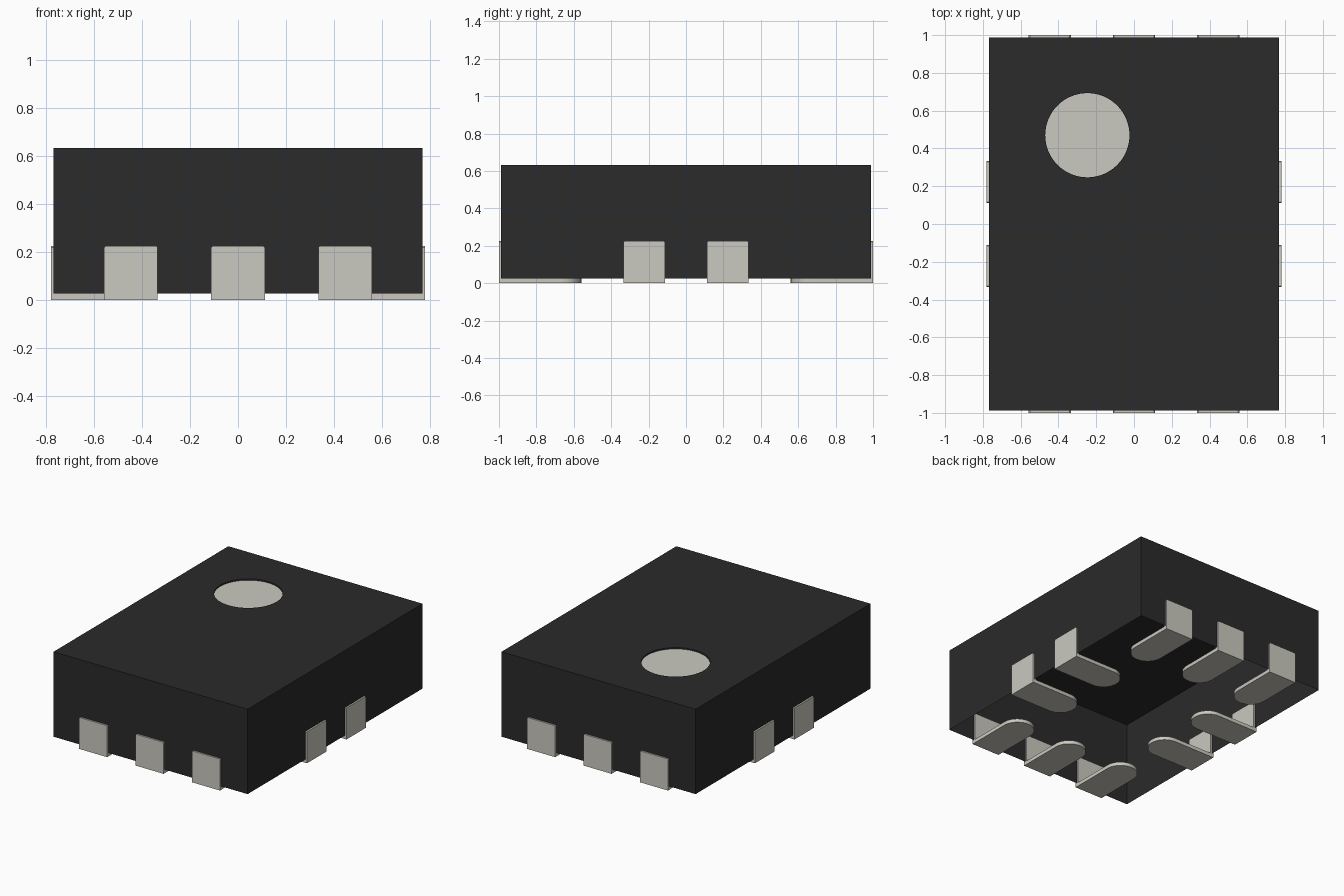
import bpy, bmesh, math
from mathutils import Matrix

if "Cube" in bpy.data.objects:
    bpy.data.objects.remove(bpy.data.objects["Cube"], do_unlink=True)

BODY_X, BODY_Y = 0.768, 0.988    # half sizes of the case
BOTTOM, TOP = 0.026, 0.633       # lower rim and top of the case
PLATE = 0.025                    # thickness of the upright contacts
PROUD = 0.012                    # how far the contacts stand out
PAD_R, PAD_LEN, PAD_H, PITCH = 0.1115, 0.44, 0.225, 0.446
MARK_X, MARK_Y, MARK_R, RECESS = -0.247, 0.47, 0.223, 0.01


def make_material(name, color):
    mat = bpy.data.materials.new(name)
    mat.use_nodes = True
    mat.diffuse_color = color
    bsdf = mat.node_tree.nodes["Principled BSDF"]
    bsdf.inputs["Base Color"].default_value = color
    bsdf.inputs["Roughness"].default_value = 0.6
    return mat


black = make_material("black plastic", (0.0235, 0.0235, 0.0235, 1))
metal = make_material("pale metal", (0.595, 0.585, 0.525, 1))


def finish(name, bm, mat):
    bmesh.ops.recalc_face_normals(bm, faces=bm.faces)
    mesh = bpy.data.meshes.new(name)
    bm.to_mesh(mesh)
    bm.free()
    mesh.materials.append(mat)
    obj = bpy.data.objects.new(name, mesh)
    bpy.context.collection.objects.link(obj)
    bpy.ops.object.select_all(action='DESELECT')
    obj.select_set(True)
    bpy.context.view_layer.objects.active = obj
    bpy.ops.object.shade_smooth_by_angle(angle=math.radians(30))


def prism(bm, outline, offset):
    """Extrude a flat outline of 3D points along an offset."""
    face = bm.faces.new([bm.verts.new(p) for p in outline])
    new = bmesh.ops.extrude_face_region(bm, geom=[face])["geom"]
    verts = [v for v in new if isinstance(v, bmesh.types.BMVert)]
    bmesh.ops.translate(bm, verts=verts, vec=offset)


def loop(bm, points):
    """Closed ring of edges through the points."""
    verts = [bm.verts.new(p) for p in points]
    return [bm.edges.new((a, b)) for a, b in zip(verts, verts[1:] + verts[:1])]


def drop(bm, edges, depth):
    """Pull walls straight down from a ring of edges."""
    new = bmesh.ops.extrude_edge_only(bm, edges=edges)["geom"]
    verts = [v for v in new if isinstance(v, bmesh.types.BMVert)]
    bmesh.ops.translate(bm, verts=verts, vec=(0, 0, -depth))


def contact(name, along, edge, angle):
    """Round-ended foot under the case plus an upright plate on its side."""
    bm = bmesh.new()
    # Foot: straight sides closed by a half circle pointing inward
    tip = -edge + PAD_LEN - PAD_R
    arc = [(PAD_R * math.cos(math.pi * i / 20),
            tip + PAD_R * math.sin(math.pi * i / 20), 0) for i in range(21)]
    inner = -edge + PLATE
    prism(bm, [(-PAD_R, inner, 0), (PAD_R, inner, 0)] + arc, (0, 0, BOTTOM))
    # Upright plate with slightly clipped top corners
    c = 0.006
    prism(bm, [(-PAD_R, -edge, 0), (PAD_R, -edge, 0),
               (PAD_R, -edge, PAD_H - c), (PAD_R - c, -edge, PAD_H),
               (c - PAD_R, -edge, PAD_H), (-PAD_R, -edge, PAD_H - c)],
          (0, PLATE, 0))
    bmesh.ops.translate(bm, verts=bm.verts, vec=(along, 0, 0))
    bmesh.ops.rotate(bm, verts=bm.verts, cent=(0, 0, 0),
                     matrix=Matrix.Rotation(angle, 3, 'Z'))
    finish(name, bm, metal)


# Case: thin shell, open underneath, with a shallow round recess in the top
bm = bmesh.new()
rim = loop(bm, [(sx * BODY_X, sy * BODY_Y, TOP)
                for sx, sy in ((-1, -1), (1, -1), (1, 1), (-1, 1))])
hole = loop(bm, [(MARK_X + MARK_R * math.cos(math.tau * i / 64),
                  MARK_Y + MARK_R * math.sin(math.tau * i / 64), TOP)
                 for i in range(64)])
bmesh.ops.triangle_fill(bm, edges=rim + hole, use_beauty=True,
                        normal=(0, 0, 1))
drop(bm, rim, TOP - BOTTOM)
drop(bm, hole, RECESS)
finish("case", bm, black)

# Round marker at the bottom of the recess
bm = bmesh.new()
bmesh.ops.create_cone(bm, cap_ends=True, segments=64, radius1=MARK_R,
                      radius2=MARK_R, depth=0.008,
                      matrix=Matrix.Translation(
                          (MARK_X, MARK_Y, TOP - RECESS - 0.004)))
finish("top_marker", bm, metal)

# Contacts: three at the front and back, two on each side
sides = [("front", 0, 3, BODY_Y), ("left", 90, 2, BODY_X),
         ("back", 180, 3, BODY_Y), ("right", 270, 2, BODY_X)]
for side, angle, count, half in sides:
    for i in range(count):
        along = (i - (count - 1) / 2) * PITCH
        contact(f"{side}_contact_{i + 1}", along, half + PROUD,
                math.radians(angle))
